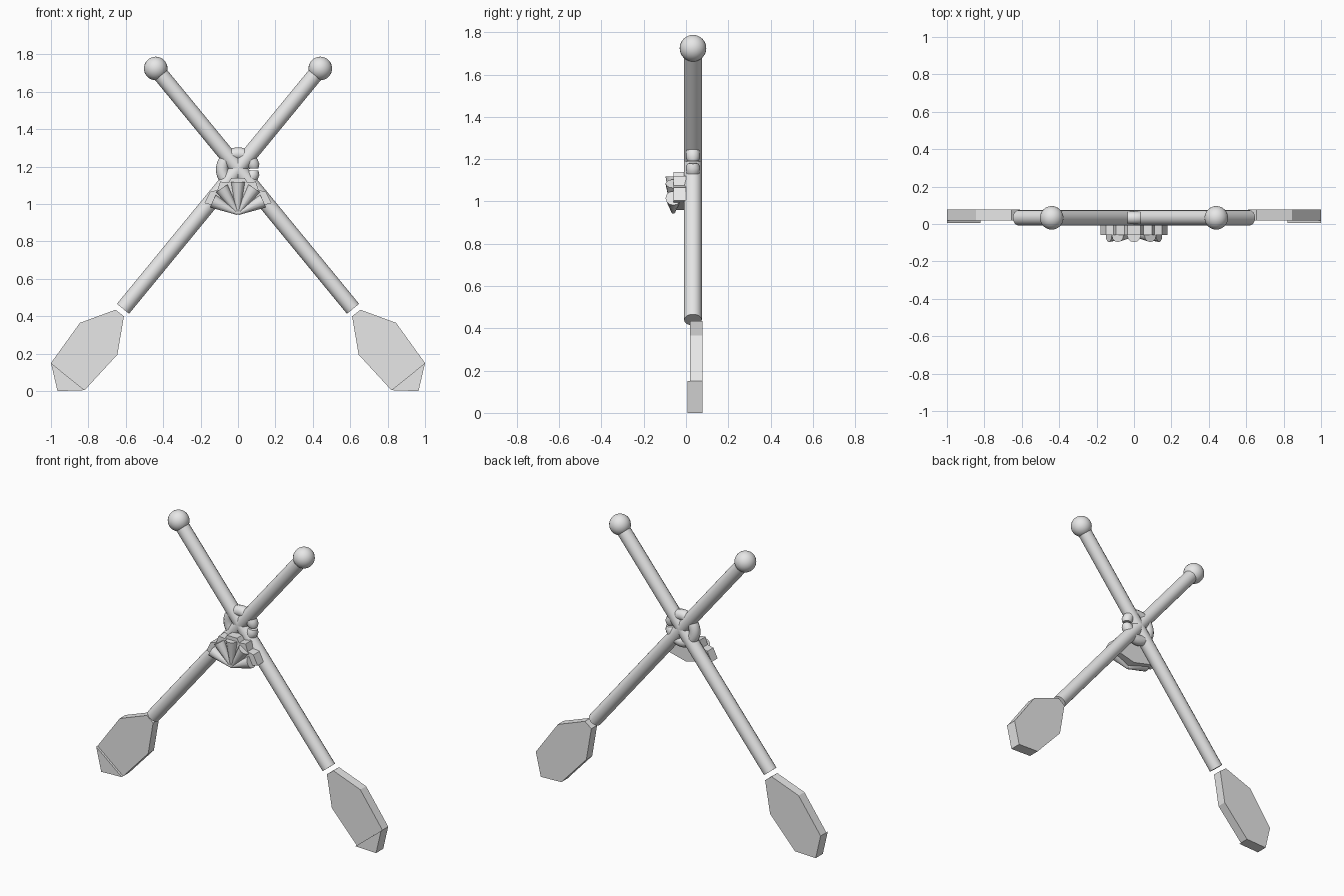
import bpy, bmesh, math
from mathutils import Vector

if "Cube" in bpy.data.objects:
    bpy.data.objects.remove(bpy.data.objects["Cube"])

mat = bpy.data.materials.new("light_grey")
mat.diffuse_color = (0.8, 0.8, 0.8, 1)
mat.use_nodes = True
mat.node_tree.nodes["Principled BSDF"].inputs["Base Color"].default_value = mat.diffuse_color
CY = 0.033  # depth of the shaft centre line


def finish(name, bm, smooth=False):
    bmesh.ops.recalc_face_normals(bm, faces=bm.faces)
    me = bpy.data.meshes.new(name)
    bm.to_mesh(me)
    bm.free()
    me.materials.append(mat)
    ob = bpy.data.objects.new(name, me)
    bpy.context.collection.objects.link(ob)
    if smooth:
        bpy.ops.object.select_all(action='DESELECT')
        ob.select_set(True)
        bpy.context.view_layer.objects.active = ob
        bpy.ops.object.shade_smooth_by_angle(angle=math.radians(40))
    return ob


def rod(name, a, b, r1, r2, sides, squash=1.0):
    a, b = Vector(a), Vector(b)
    bm = bmesh.new()
    bmesh.ops.create_cone(bm, cap_ends=True, segments=sides, radius1=r1, radius2=r2,
                          depth=(b - a).length)
    quat = Vector((0, 0, 1)).rotation_difference((b - a).normalized())
    mid = (a + b) / 2
    for v in bm.verts:
        v.co = quat @ v.co
        v.co.y *= squash
        v.co += mid
    return finish(name, bm, True)


def slab(name, outline, y0, y1):
    bm = bmesh.new()
    f = bm.faces.new([bm.verts.new((x, y0, z)) for x, z in outline])
    ext = bmesh.ops.extrude_face_region(bm, geom=[f])
    for v in ext["geom"]:
        if isinstance(v, bmesh.types.BMVert):
            v.co.y = y1
    return finish(name, bm)


# Two crossed paddles: shaft, ball grip, blade and thicker blade tip
blade = [(0.655, 0.435), (0.61, 0.40), (0.645, 0.195), (0.82, 0.005), (1.0, 0.15), (0.845, 0.365)]
tip = [(0.82, 0.005), (0.965, 0.0), (1.0, 0.15)]
for s, side in ((-1, "left"), (1, "right")):
    rod(side + "_shaft", (s * 0.615, CY, 0.44), (-s * 0.44, CY, 1.725), 0.042, 0.042, 16)
    bm = bmesh.new()
    bmesh.ops.create_uvsphere(bm, u_segments=24, v_segments=16, radius=0.063)
    bmesh.ops.translate(bm, verts=bm.verts, vec=(-s * 0.44, CY, 1.725))
    finish(side + "_grip_ball", bm, True)
    slab(side + "_blade", [(s * x, z) for x, z in blade], 0.02, 0.078)
    slab(side + "_blade_tip", [(s * x, z) for x, z in tip], 0.006, 0.078)

# Rope ring around the crossing, open at the right where its ends meet
bm = bmesh.new()
N, M, R, r, gap = 32, 12, 0.084, 0.034, 0.06
rings = []
for i in range(N + 1):
    t = gap + (2 * math.pi - 2 * gap) * i / N
    k = 0.75 if i in (0, N) else 1.0
    ring = []
    for j in range(M):
        p = 2 * math.pi * j / M
        d = R + r * k * math.cos(p)
        ring.append(bm.verts.new((d * math.cos(t), CY + r * k * math.sin(p), 1.185 + d * math.sin(t))))
    rings.append(ring)
for a, b in zip(rings, rings[1:]):
    for j in range(M):
        bm.faces.new((a[j], a[(j + 1) % M], b[(j + 1) % M], b[j]))
bm.faces.new(rings[0])
bm.faces.new(rings[-1])
finish("rope_ring", bm, True)

# Scallop shell: stepped back plate and fanned ribs
half = [(0.035, 1.14), (0.05, 1.115), (0.095, 1.12), (0.11, 1.075), (0.15, 1.065), (0.18, 1.005)]
outline = half + [(0.0, 0.96)] + [(-x, z) for x, z in reversed(half)]
slab("shell_plate", outline, -0.06, 0.0)
for i, (deg, length) in enumerate(((-64, 0.15), (-33, 0.16), (0, 0.168), (33, 0.16), (64, 0.15))):
    a = math.radians(deg)
    rod("shell_rib_%d" % (i + 1), (0, -0.06, 0.95),
        (math.sin(a) * length, -0.06, 0.95 + math.cos(a) * length), 0.009, 0.037, 12)
